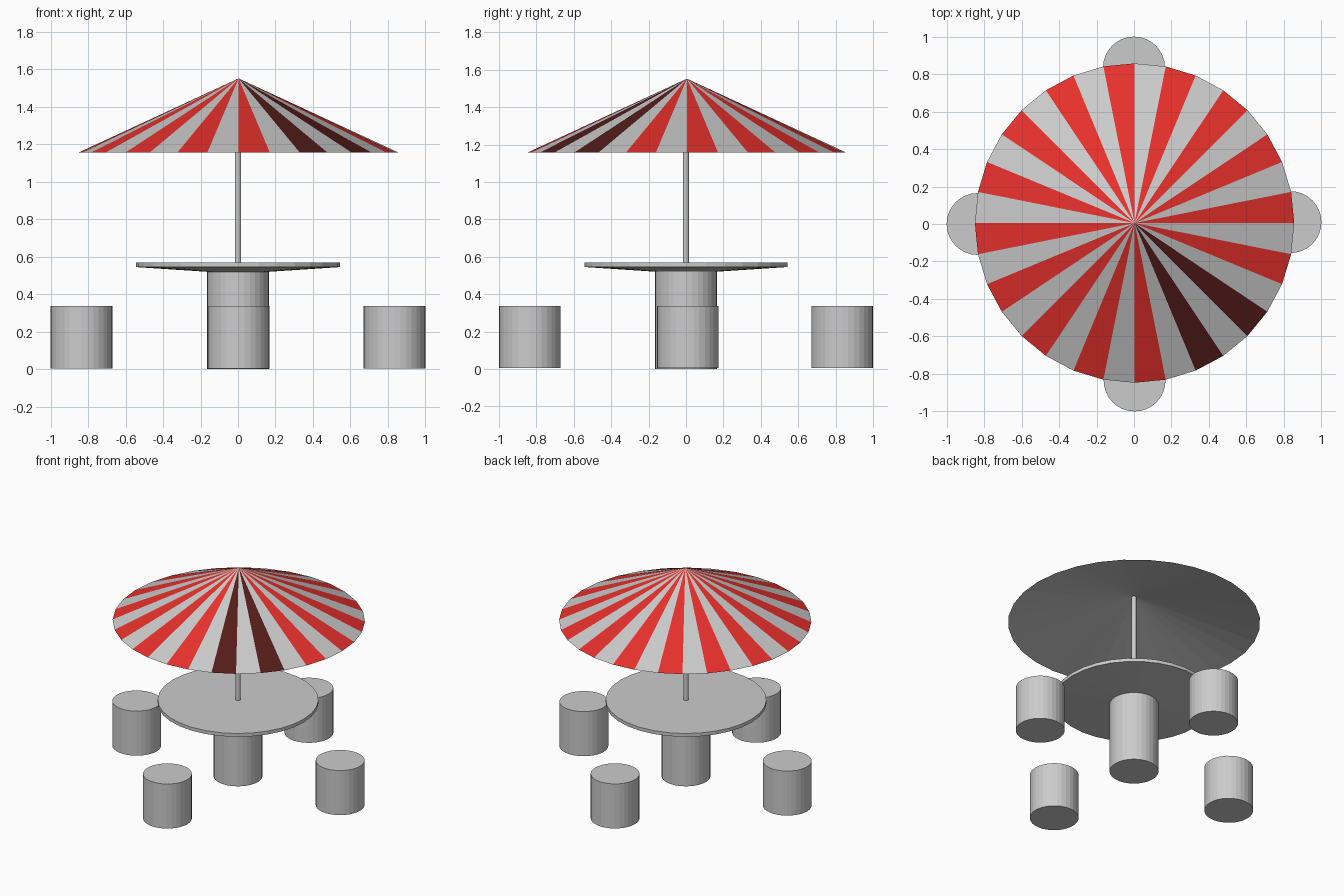
import bpy, bmesh, math

if "Cube" in bpy.data.objects:
    bpy.data.objects.remove(bpy.data.objects["Cube"])

SIDES = 32


def lathe(name, profile, loc=(0, 0, 0), sides=SIDES):
    """Revolve (radius, z) points about z; radius 0 makes a single pole vertex."""
    bm = bmesh.new()
    rings = []
    for r, z in profile:
        if r == 0:
            rings.append([bm.verts.new((0, 0, z))] * sides)
        else:
            rings.append([bm.verts.new((r * math.cos(2 * math.pi * i / sides),
                                        r * math.sin(2 * math.pi * i / sides), z))
                          for i in range(sides)])
    # bands between neighbouring rings, one face per side in order
    for a, b in zip(rings, rings[1:]):
        for i in range(sides):
            j = (i + 1) % sides
            corners = list(dict.fromkeys((a[i], a[j], b[j], b[i])))
            bm.faces.new(corners)
    # flat end caps where the profile does not reach the axis
    if profile[0][0] > 0:
        bm.faces.new(rings[0][::-1])
    if profile[-1][0] > 0:
        bm.faces.new(rings[-1])
    mesh = bpy.data.meshes.new(name)
    bm.to_mesh(mesh)
    bm.free()
    obj = bpy.data.objects.new(name, mesh)
    obj.location = loc
    bpy.context.collection.objects.link(obj)
    return obj


def material(name, color):
    mat = bpy.data.materials.new(name)
    mat.diffuse_color = (*color, 1)
    mat.use_nodes = True
    mat.node_tree.nodes["Principled BSDF"].inputs["Base Color"].default_value = mat.diffuse_color
    return mat


# table: round pedestal, dished top
lathe("table_pedestal", [(0.165, 0), (0.165, 0.525)])
lathe("table_top", [(0.165, 0.52), (0.543, 0.545), (0.543, 0.57)])

# umbrella pole, running up into the canopy
lathe("umbrella_pole", [(0.017, 0.56), (0.017, 1.42)], sides=16)

# canopy: shallow inner cone, steeper striped outer cone
canopy = lathe("umbrella_canopy", [(0, 1.36), (0.852, 1.157), (0, 1.552)],
               loc=(0.003, 0.005, 0))
for mat in (material("canopy_grey", (0.8, 0.8, 0.8)),
            material("stripe_red", (0.8, 0.03, 0.025)),
            material("stripe_dark_red", (0.09, 0.012, 0.01))):
    canopy.data.materials.append(mat)
for i in range(0, SIDES, 2):
    canopy.data.polygons[SIDES + i].material_index = 2 if i in (26, 28) else 1

# four stools around the table
for side, x, y in (("right", 0.835, 0.01), ("back", 0, 0.835),
                   ("left", -0.835, 0), ("front", 0.003, -0.835)):
    lathe(side + "_stool", [(0.165, 0.005), (0.165, 0.337)], loc=(x, y, 0))
